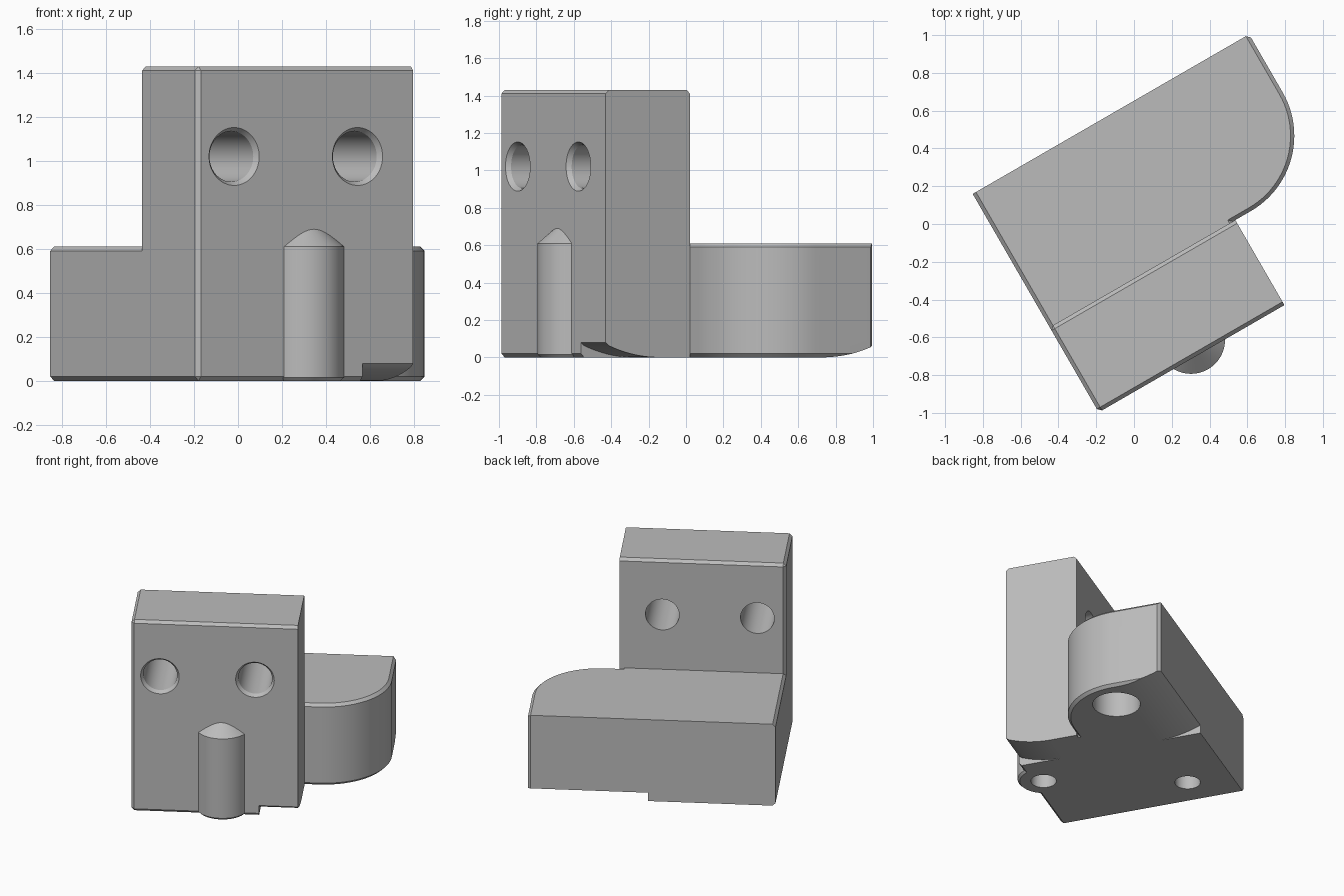
import bpy, bmesh, math
from mathutils import Matrix, Vector

old = bpy.data.objects.get("Cube")
if old:
    bpy.data.objects.remove(old, do_unlink=True)

gray = bpy.data.materials.new("machined_gray")
gray.use_nodes = True
tone = (0.5, 0.5, 0.5, 1)
gray.diffuse_color = tone
gray.node_tree.nodes["Principled BSDF"].inputs["Base Color"].default_value = tone

LEFT, RIGHT, END = -0.66, 0.475, 1.03
FRONT, SEAM, BACK = -0.77, -0.25, 0.565
TALL, LOW, CHAMFER = 1.43, 0.61, 0.02


def finish(name, bm):
    bmesh.ops.recalc_face_normals(bm, faces=bm.faces)
    mesh = bpy.data.meshes.new(name)
    bm.to_mesh(mesh)
    bm.free()
    mesh.materials.append(gray)
    obj = bpy.data.objects.new(name, mesh)
    bpy.context.collection.objects.link(obj)
    return obj


def prism(name, outline, sweep, chamfered=None):
    """Sweep a closed outline; chamfer the edges that the rule picks."""
    bm = bmesh.new()
    face = bm.faces.new([bm.verts.new(p) for p in outline])
    new = bmesh.ops.extrude_face_region(bm, geom=[face])["geom"]
    bmesh.ops.translate(bm, vec=sweep,
                        verts=[g for g in new if isinstance(g, bmesh.types.BMVert)])
    bmesh.ops.recalc_face_normals(bm, faces=bm.faces)
    if chamfered:
        edges = [e for e in bm.edges
                 if chamfered((e.verts[0].co + e.verts[1].co) / 2)]
        bmesh.ops.bevel(bm, geom=edges, offset=CHAMFER, segments=1,
                        profile=0.5, affect='EDGES')
    return finish(name, bm)


def lathe(name, profile, place, sides=64):
    """Turn (radius, height) points about z, then place the solid."""
    bm = bmesh.new()
    rings = []
    for r, h in profile:
        if r == 0:
            rings.append([bm.verts.new((0, 0, h))] * sides)
        else:
            rings.append([bm.verts.new((r * math.cos(math.tau * i / sides),
                                        r * math.sin(math.tau * i / sides), h))
                          for i in range(sides)])
    for a, b in zip(rings, rings[1:]):
        for i in range(sides):
            j = (i + 1) % sides
            bm.faces.new(dict.fromkeys((a[i], a[j], b[j], b[i])))
    for ring in (rings[0], rings[-1]):
        if ring[0] is not ring[1]:
            bm.faces.new(ring)
    bm.transform(place)
    return finish(name, bm)


def combine(target, tool, operation):
    mod = target.modifiers.new(tool.name, 'BOOLEAN')
    mod.operation, mod.object, mod.solver = operation, tool, 'EXACT'
    bpy.context.view_layer.objects.active = target
    bpy.ops.object.modifier_apply(modifier=mod.name)
    bpy.data.objects.remove(tool, do_unlink=True)


# Upright block, plain on its right side
def block_rule(m):
    seam_bottom = m.z < 0.01 and m.y > SEAM - 0.01
    plain_corner = abs(m.x - RIGHT) < 0.01
    return not (seam_bottom or plain_corner)


block = prism("bracket_block", [(LEFT, FRONT, 0), (RIGHT, FRONT, 0),
                                (RIGHT, SEAM, 0), (LEFT, SEAM, 0)],
              (0, 0, TALL), block_rule)

# Low foot with one rounded corner, tucked slightly into the block
radius = 0.46
cx, cy = END - radius, SEAM + radius
arc = [(cx + radius * math.sin(t), cy - radius * math.cos(t), 0)
       for t in (math.pi / 2 * i / 24 for i in range(25))]
tuck = SEAM - 0.07
outline = [(LEFT, tuck, 0), (0.46, tuck, 0), (0.46, SEAM, 0)] + arc + [
    (END, BACK, 0), (LEFT, BACK, 0)]


def foot_rule(m):
    level = m.z < 0.01 or m.z > LOW - 0.01
    return (level and m.y < BACK - 0.01) or (m.x > END - 0.01 and m.y > BACK - 0.01)


foot = prism("foot", outline, (0, 0, LOW), foot_rule)

# Round boss with a conical top, half sunk in the front
bx, by = -0.045, -0.682
boss = lathe("boss", [(0.165, 0), (0.18, 0.015), (0.18, LOW), (0, LOW + 0.155)],
             Matrix.Translation((bx, by, 0)))
combine(block, foot, 'UNION')
combine(block, boss, 'UNION')

# Countersunk cross holes through the block
for x in (-0.465, 0.183):
    place = Matrix.Translation((x, FRONT, 1.02)) @ Matrix.Rotation(-math.pi / 2, 4, 'X')
    combine(block, lathe("cross_hole", [(0.145, -0.02), (0.115, 0.025), (0.115, 0.7)],
                         place), 'DIFFERENCE')

# Blind holes in the underside
for x, y, r, depth in ((bx, by, 0.088, 0.52), (-0.403, 0.248, 0.088, 0.45),
                       (0.78, 0.155, 0.165, 0.42)):
    hole = lathe("bottom_hole", [(r, -0.1), (r, depth), (0, depth + r * 0.6)],
                 Matrix.Translation((x, y, 0)))
    combine(block, hole, 'DIFFERENCE')

# Underside curves up toward the front and back on the right half
bend, step = 0.8, 0.21
for side, start in ((-1, -0.44), (1, 0.255)):
    curve = [(step, start + side * d, bend - math.sqrt(bend * bend - d * d))
             for d in (0.31 * i / 14 for i in range(15))]
    tip = (step, FRONT - 0.1, 0.16) if side < 0 else (step, BACK + 0.1, 0.1)
    section = curve + [tip, (step, tip[1], -0.1), (step, start, -0.1)]
    combine(block, prism("relief", section, (1, 0, 0)), 'DIFFERENCE')

# Turn the whole bracket and shade its round faces
block.data.transform(Matrix.Rotation(math.radians(30), 4, 'Z'))
bpy.ops.object.select_all(action='DESELECT')
block.select_set(True)
bpy.context.view_layer.objects.active = block
bpy.ops.object.shade_smooth_by_angle(angle=math.radians(25))
